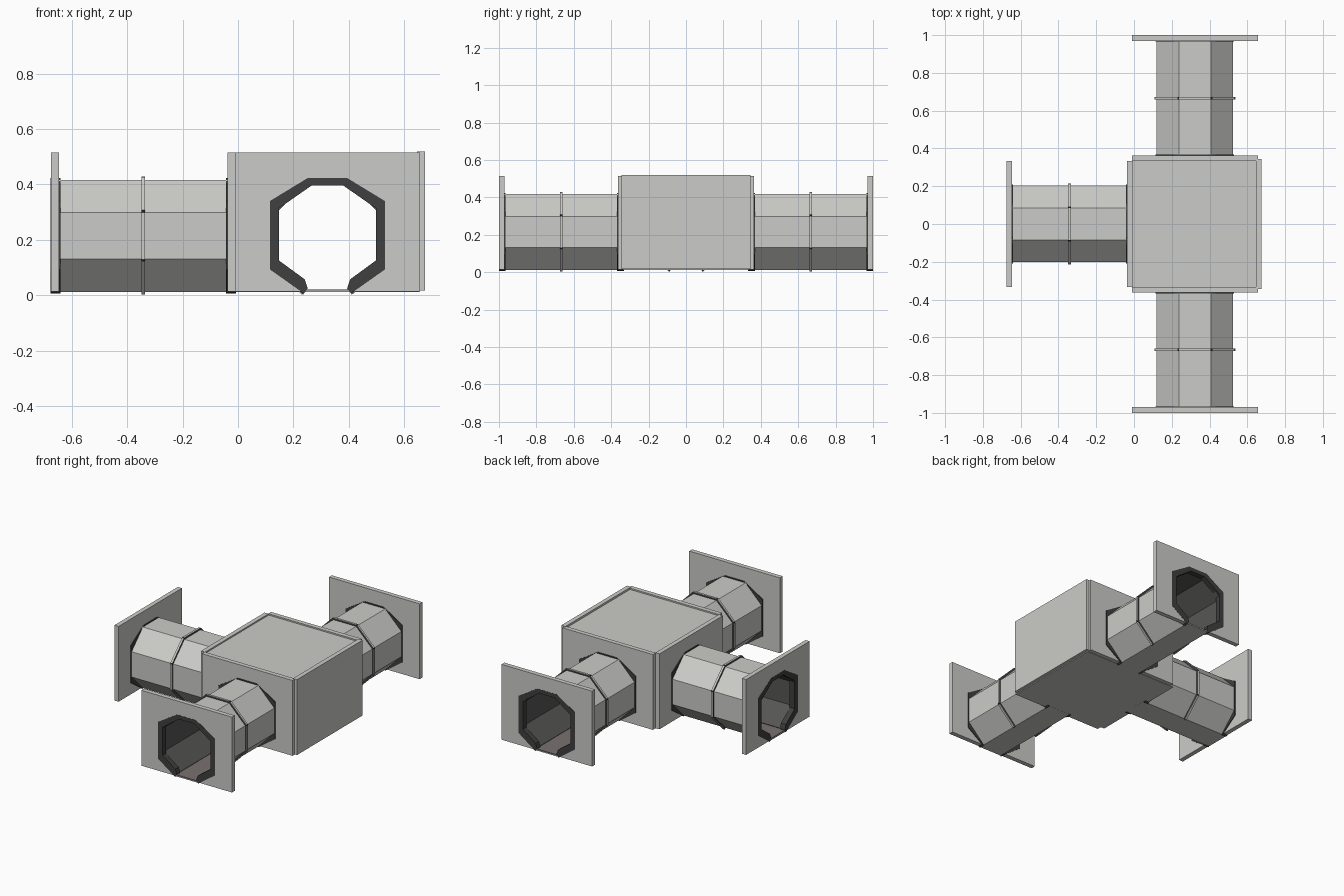
import bpy, bmesh, math
from mathutils import Matrix, Vector

if "Cube" in bpy.data.objects:
    bpy.data.objects.remove(bpy.data.objects["Cube"])


def material(name, rgb):
    m = bpy.data.materials.new(name)
    m.diffuse_color = (*rgb, 1)
    m.use_nodes = True
    m.node_tree.nodes["Principled BSDF"].inputs["Base Color"].default_value = m.diffuse_color
    return m


PANEL = material("light_grey_panel", (0.6, 0.6, 0.58))
TRIM = material("black_trim", (0.05, 0.05, 0.05))
LINING = material("dark_lining", (0.095, 0.095, 0.092))
FLOOR = material("brown_grey_floor", (0.19, 0.165, 0.16))

ZC = 0.2145      # height of the tube axis
LENGTH = 0.667   # length of one corridor arm


def prism(name, pts, v0, v1, mat, M=Matrix()):
    """Extrude a (u, z) profile along local y from v0 to v1."""
    bm = bmesh.new()
    face = bm.faces.new([bm.verts.new((u, v0, z)) for u, z in pts])
    res = bmesh.ops.extrude_face_region(bm, geom=[face])
    moved = [g for g in res["geom"] if isinstance(g, bmesh.types.BMVert)]
    bmesh.ops.translate(bm, verts=moved, vec=Vector((0, v1 - v0, 0)))
    bmesh.ops.recalc_face_normals(bm, faces=bm.faces)
    me = bpy.data.meshes.new(name)
    bm.to_mesh(me)
    bm.free()
    me.materials.append(mat)
    ob = bpy.data.objects.new(name, me)
    ob.matrix_world = M
    bpy.context.collection.objects.link(ob)


def box(name, x0, x1, y0, y1, z0, z1, mat, M=Matrix()):
    prism(name, [(x0, z0), (x1, z0), (x1, z1), (x0, z1)], y0, y1, mat, M)


def arc(a):
    """Octagon of apothem a, left open across the bottom side."""
    r = a / math.cos(math.pi / 8)
    ang = [math.radians(-112.5 - 45 * i) for i in range(8)]
    return [(r * math.cos(t), ZC + r * math.sin(t)) for t in ang]


def band(outer, inner):
    return arc(outer) + arc(inner)[::-1]


def mirrored(half):
    return half + [(-u, z) for u, z in reversed(half)]


def corridor(tag, M):
    # octagonal tube: outer shell, dark lining and floor
    prism(tag + "_tube_shell", band(0.2025, 0.197), 0.02, LENGTH - 0.01, PANEL, M)
    prism(tag + "_tube_lining", band(0.197, 0.189), 0.005, LENGTH - 0.005, LINING, M)
    box(tag + "_tube_base", -0.083, 0.083, 0, LENGTH, 0.012, 0.018, PANEL, M)
    box(tag + "_tube_floor", -0.088, 0.088, 0.002, LENGTH - 0.002, 0.018, 0.022, FLOOR, M)

    # square plates with an opening that reaches the floor
    opening = arc(0.2)
    b = 0.0145
    plate = ([(-0.333, b), (-0.333, 0.515), (0.333, 0.515), (0.333, b)]
             + opening[::-1])
    prism(tag + "_inner_plate", plate, 0, 0.03, PANEL, M)
    prism(tag + "_outer_plate", plate, LENGTH - 0.03, LENGTH, PANEL, M)

    # dark door frames set in both plates
    outer = [(-0.085, 0.007), (-0.208, 0.094), (-0.208, 0.34), (-0.07, 0.424)]
    inner = [(-0.071, 0.025), (-0.082, 0.058), (-0.175, 0.126),
             (-0.175, 0.314), (-0.056, 0.397)]
    frame = mirrored(outer) + mirrored(inner)[::-1]
    prism(tag + "_outer_door_frame", frame, LENGTH - 0.035, LENGTH + 0.001, TRIM, M)
    prism(tag + "_inner_door_frame", frame, -0.001, 0.035, TRIM, M)

    # middle ring: dark band with a light strip on each side
    mid = LENGTH / 2
    prism(tag + "_ring", band(0.212, 0.2), mid - 0.007, mid + 0.007, TRIM, M)
    o, n = arc(0.2145), arc(0.2119)
    for i in range(7):
        def mix(p, t):
            return tuple(s + (e - s) * t for s, e in zip(p[i], p[i + 1]))
        strip = [mix(o, 0.03), mix(o, 0.97), mix(n, 0.97), mix(n, 0.03)]
        prism(f"{tag}_ring_strip_{i}", strip, mid - 0.007, mid + 0.007, PANEL, M)


# three corridor arms: front, back and left
CX = 0.3225
for tag, x, y, turn in (("back", CX, 0.333, 0), ("front", CX, -0.333, 180),
                        ("left", -0.008, 0, 90)):
    corridor(tag, Matrix.Translation((x, y, 0)) @ Matrix.Rotation(math.radians(turn), 4, "Z"))

# central room: closed right wall, recessed roof, floor
box("room_right_wall", 0.645, 0.675, -0.345, 0.345, 0.018, 0.519, PANEL)
box("room_roof", -0.01, 0.646, -0.335, 0.335, 0.495, 0.506, PANEL)
box("room_base", -0.01, 0.655, -0.335, 0.335, 0.0125, 0.0185, PANEL)
box("room_floor", -0.008, 0.645, -0.333, 0.333, 0.0185, 0.0215, FLOOR)
